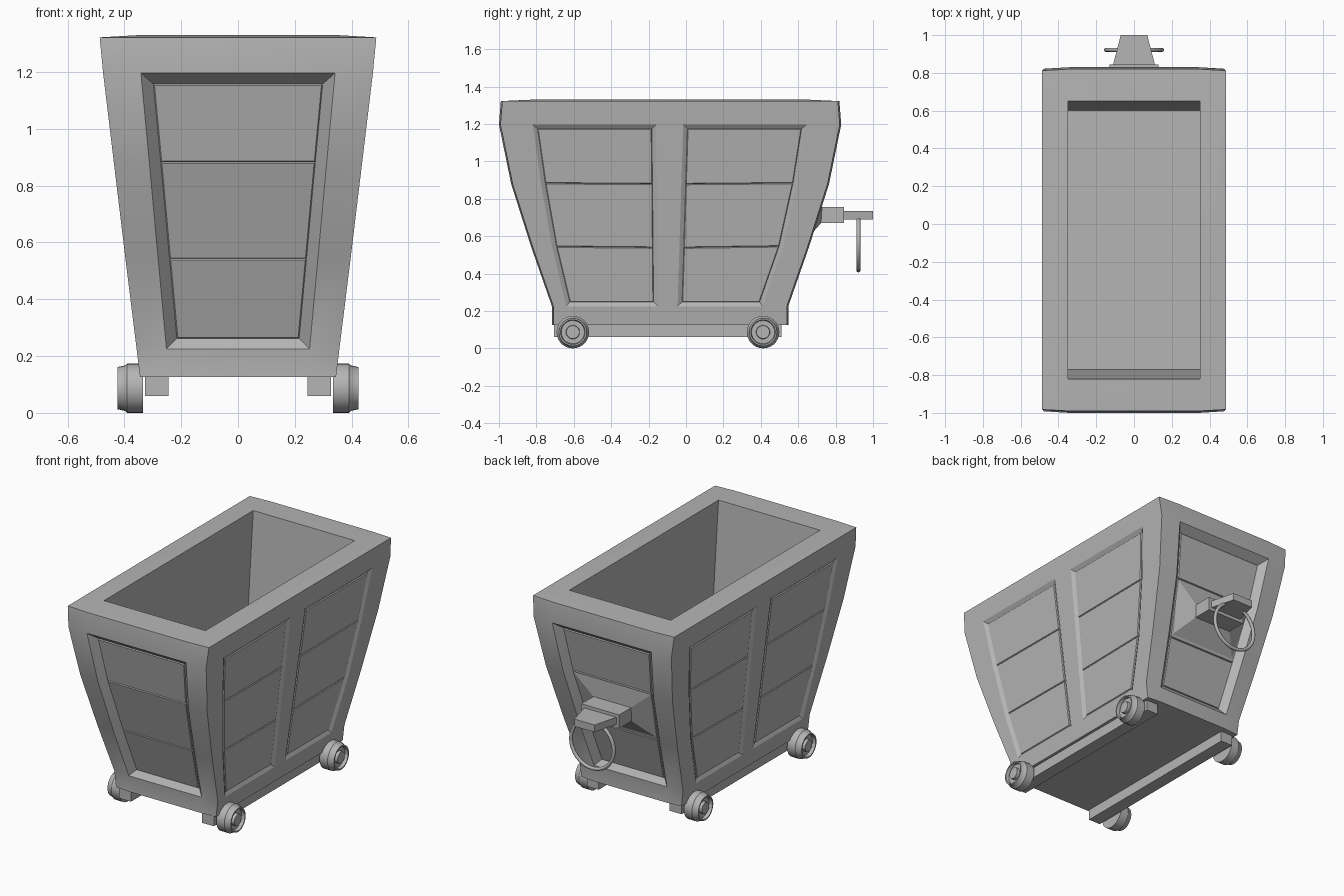
import bpy, bmesh, math
from mathutils import Vector

if "Cube" in bpy.data.objects:
    bpy.data.objects.remove(bpy.data.objects["Cube"])

CY = -0.085  # centre of the tub along y

# dark grey metal
grey = bpy.data.materials.new("dull_grey")
grey.diffuse_color = (0.46, 0.46, 0.46, 1)
grey.use_nodes = True
grey.node_tree.nodes["Principled BSDF"].inputs["Base Color"].default_value = grey.diffuse_color


def make_object(name, bm, angle=30):
    bmesh.ops.recalc_face_normals(bm, faces=bm.faces)
    me = bpy.data.meshes.new(name)
    bm.to_mesh(me)
    bm.free()
    me.materials.append(grey)
    ob = bpy.data.objects.new(name, me)
    bpy.context.collection.objects.link(ob)
    bpy.ops.object.select_all(action='DESELECT')
    ob.select_set(True)
    bpy.context.view_layer.objects.active = ob
    bpy.ops.object.shade_smooth_by_angle(angle=math.radians(angle))
    return ob


def loft(name, sections, angle=20, closed=False):
    """Skin a list of equal-length point loops; cap the ends unless closed."""
    bm = bmesh.new()
    loops = [[bm.verts.new(p) for p in s] for s in sections]
    pairs = list(zip(loops, loops[1:] + loops[:1])) if closed else list(zip(loops, loops[1:]))
    for a, b in pairs:
        n = len(a)
        for i in range(n):
            bm.faces.new((a[i], a[(i + 1) % n], b[(i + 1) % n], b[i]))
    if not closed:
        bm.faces.new(loops[0])
        bm.faces.new(loops[-1])
    return make_object(name, bm, angle)


# --- Tub: stacked loops, panel columns inset, planks inset again for grooves
# z, half width, half length, end panel half width, four side panel edges (y)
rows = [
    (0.126, 0.345, 0.632, 0.250, -0.640, -0.150, -0.045, 0.410),
    (0.225, 0.357, 0.632, 0.252, -0.640, -0.150, -0.045, 0.410),
    (0.54, 0.396, 0.742, 0.281, -0.715, -0.153, -0.035, 0.520),
    (0.88, 0.437, 0.850, 0.312, -0.775, -0.156, -0.025, 0.595),
    (1.197, 0.475, 0.915, 0.342, -0.820, -0.160, -0.015, 0.645),
    (1.322, 0.487, 0.905, 0.342, -0.820, -0.160, -0.015, 0.645),
]
bm = bmesh.new()
loops = []
for z, w, l, p, *ys in rows:
    f, k = CY - l, CY + l
    bow = 0.008  # ends are slightly bowed, so corners sit back a little
    pts = [(-w, f + bow), (-p, f), (p, f), (w, f + bow)] + [(w, y) for y in ys]
    pts += [(w, k - bow), (p, k), (-p, k), (-w, k - bow)] + [(-w, y) for y in reversed(ys)]
    loops.append([bm.verts.new((x, y, z)) for x, y in pts])
# loop column -> inward direction and depth of the recess
inward = {1: (0, 0.042, 0), 9: (0, -0.042, 0), 4: (-0.014, 0, 0), 6: (-0.014, 0, 0),
          12: (0.014, 0, 0), 14: (0.014, 0, 0)}
panels = {c: [] for c in inward}
for r in range(5):
    a, b = loops[r], loops[r + 1]
    for i in range(16):
        j = (i + 1) % 16
        face = bm.faces.new((a[i], a[j], b[j], b[i]))
        if i in panels and 1 <= r <= 3:
            panels[i].append(face)
bm.faces.new(list(reversed(loops[0])))


# rim, inner walls and tub floor
def rect(x, y, z):
    return [bm.verts.new((sx * x, CY + sy * y, z)) for sx, sy in ((-1, -1), (1, -1), (1, 1), (-1, 1))]


mouth, floor = rect(0.35, 0.735, 1.33), rect(0.35, 0.685, 0.74)
top = loops[-1]
for i, (s, e) in enumerate(((0, 3), (3, 8), (8, 11), (11, 16))):
    j = (i + 1) % 4
    bm.faces.new([top[k % 16] for k in range(s, e + 1)] + [mouth[j], mouth[i]])
    bm.faces.new((mouth[i], mouth[j], floor[j], floor[i]))
bm.faces.new(floor)
bm.normal_update()

for c, faces in panels.items():
    bmesh.ops.inset_region(bm, faces=faces, use_even_offset=True, use_boundary=True,
                           thickness=0.04 if c in (1, 9) else 0.023, depth=0)
    for v in {v for face in faces for v in face.verts}:
        v.co += Vector(inward[c])
    bm.normal_update()
    bmesh.ops.inset_individual(bm, faces=faces, thickness=0.004, depth=0.006, use_even_offset=True)
make_object("cart_tub", bm, 25)

# --- Runners under the tub
for side, s in (("left", -1), ("right", 1)):
    loft(side + "_runner", [[(s * x, y, z) for x, z in
         ((0.245, 0.06), (0.327, 0.06), (0.327, 0.13), (0.245, 0.13))] for y in (-0.705, 0.51)])

# --- Wheels: lathed profile (x, radius)
wheel_profile = [(0.335, 0.03), (0.335, 0.087), (0.39, 0.087), (0.398, 0.080), (0.425, 0.074),
                 (0.425, 0.066), (0.405, 0.062), (0.405, 0.037), (0.423, 0.035)]
N = 28
for side, s in (("left", -1), ("right", 1)):
    for end, yc in (("front", -0.605), ("back", 0.412)):
        loft(f"{end}_{side}_wheel",
             [[(s * x, yc + r * math.sin(2 * math.pi * i / N), 0.087 + r * math.cos(2 * math.pi * i / N))
               for i in range(N)] for x, r in wheel_profile], 30)


# --- Rear coupling: tapered mount growing out of the middle plank, then tongue
def section(w0, y0, z0, w1, y1, z1):
    return [(-w0, y0, z0), (w0, y0, z0), (w1, y1, z1), (-w1, y1, z1)]


loft("coupling_mount", [section(0.24, 0.618, 0.55, 0.268, 0.728, 0.872),
                        section(0.13, 0.722, 0.67, 0.13, 0.727, 0.755),
                        section(0.13, 0.845, 0.67, 0.13, 0.845, 0.755)])
loft("coupling_tongue", [section(0.112, 0.84, 0.69, 0.112, 0.84, 0.735),
                         section(0.07, 1.0, 0.69, 0.07, 1.0, 0.735)])

# --- Hanging coupling ring
ring = []
for i in range(32):
    t = 2 * math.pi * i / 32
    ring.append([((0.148 + 0.011 * math.cos(u)) * math.sin(t), 0.922 + 0.011 * math.sin(u),
                  0.565 + (0.148 + 0.011 * math.cos(u)) * math.cos(t))
                 for u in (2 * math.pi * k / 8 for k in range(8))])
loft("coupling_ring", ring, 60, closed=True)
